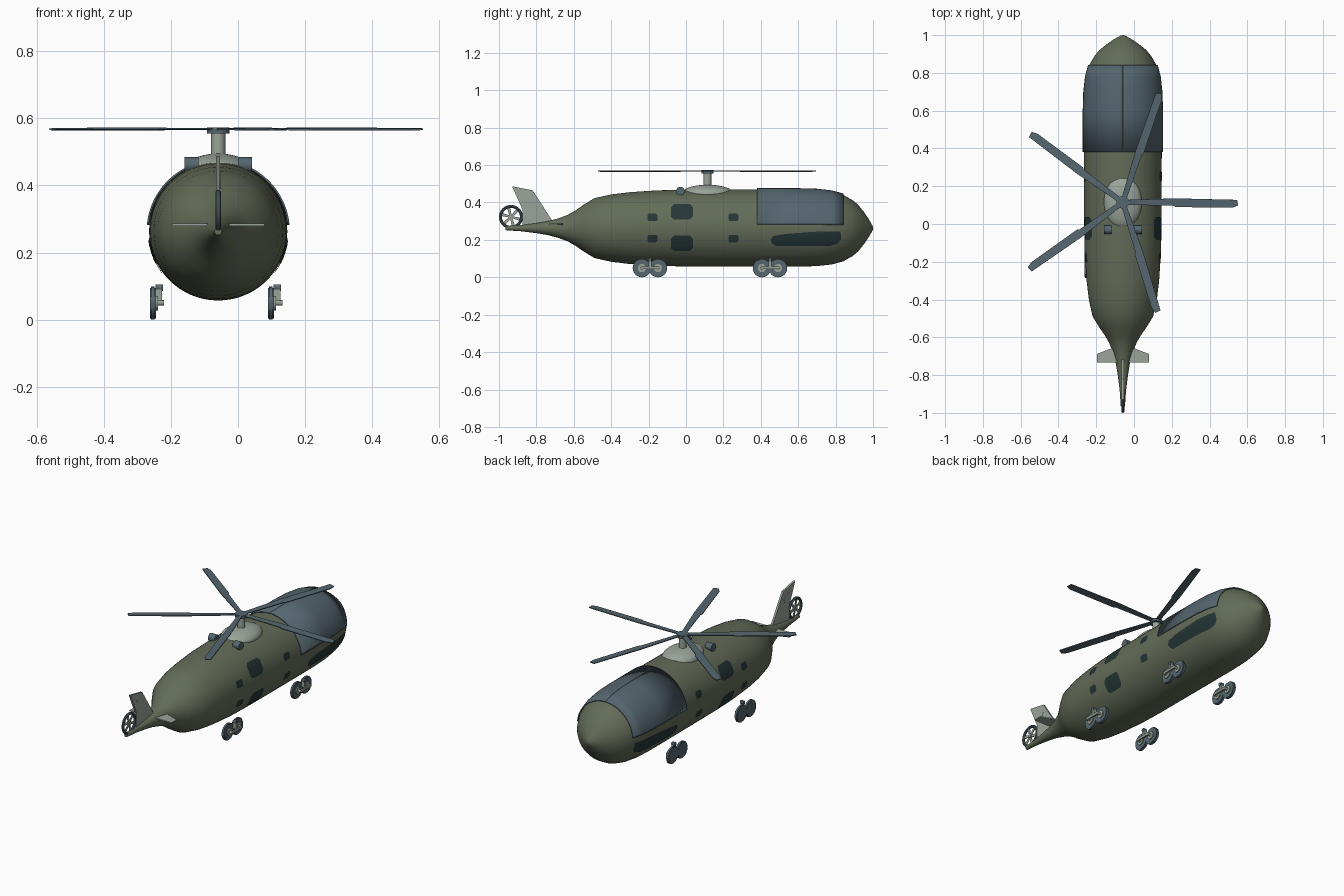
import bpy, bmesh, math
from mathutils import Vector, Matrix

cube = bpy.data.objects.get("Cube")
if cube:
    bpy.data.objects.remove(cube, do_unlink=True)

CX, CZ = -0.059, 0.263            # body axis
HUB = Vector((CX, 0.115, 0.568))  # rotor centre


def material(name, r, g, b):
    m = bpy.data.materials.new(name)
    m.use_nodes = True
    m.diffuse_color = (r, g, b, 1)
    m.node_tree.nodes["Principled BSDF"].inputs["Base Color"].default_value = (r, g, b, 1)
    return m


OLIVE = material("olive green", 0.125, 0.15, 0.098)
BLUE = material("slate blue", 0.09, 0.132, 0.158)
LIGHT = material("pale grey green", 0.32, 0.37, 0.32)
DARK = material("dark glass", 0.018, 0.036, 0.037)


def finish(name, bm, mat, smooth=True, thickness=0.0, offset=0.0, fix=True):
    if fix:
        bmesh.ops.recalc_face_normals(bm, faces=bm.faces)
    mesh = bpy.data.meshes.new(name)
    bm.to_mesh(mesh)
    bm.free()
    mesh.materials.append(mat)
    ob = bpy.data.objects.new(name, mesh)
    bpy.context.collection.objects.link(ob)
    if thickness:
        mod = ob.modifiers.new("thickness", "SOLIDIFY")
        mod.thickness, mod.offset = thickness, offset
    if smooth:
        bpy.ops.object.select_all(action="DESELECT")
        ob.select_set(True)
        bpy.context.view_layer.objects.active = ob
        bpy.ops.object.shade_smooth_by_angle(angle=math.radians(30))
    return ob


def strip(bm, rows):
    """Skin a grid of points."""
    grid = [[bm.verts.new(p) for p in row] for row in rows]
    for a, b in zip(grid, grid[1:]):
        for i in range(len(a) - 1):
            bm.faces.new((a[i], a[i + 1], b[i + 1], b[i]))


def cylinder(name, centre, radius, depth, axis, mat, segs=32, bevel=0.0):
    bm = bmesh.new()
    bmesh.ops.create_cone(bm, cap_ends=True, segments=segs, radius1=radius, radius2=radius, depth=depth)
    if bevel:
        rims = [e for e in bm.edges if abs(e.verts[0].co.z - e.verts[1].co.z) < 1e-5]
        bmesh.ops.bevel(bm, geom=rims, offset=bevel, segments=2, affect="EDGES")
    rot = Vector((0, 0, 1)).rotation_difference(Vector(axis)).to_matrix().to_4x4()
    bm.transform(Matrix.Translation(centre) @ rot)
    return finish(name, bm, mat)


def box(name, centre, size, mat):
    bm = bmesh.new()
    bmesh.ops.create_cube(bm, size=1)
    bm.transform(Matrix.Translation(centre) @ Matrix.Diagonal((*size, 1)))
    return finish(name, bm, mat, smooth=False)


def sheet(name, pts, thickness, mat, matrix=None):
    bm = bmesh.new()
    bm.faces.new([bm.verts.new(p) for p in pts])
    if matrix:
        bm.transform(matrix)
    return finish(name, bm, mat, False, thickness, fix=False)


# Fuselage: radius along y
PROFILE = [(-0.965, 0.011), (-0.88, 0.017), (-0.8, 0.027), (-0.74, 0.037), (-0.68, 0.053),
           (-0.63, 0.072), (-0.59, 0.095), (-0.55, 0.123), (-0.49, 0.16), (-0.4, 0.18),
           (-0.3, 0.192), (-0.15, 0.202), (0.0, 0.205), (0.38, 0.206), (0.6, 0.206),
           (0.7, 0.203), (0.78, 0.194), (0.84, 0.178), (0.89, 0.15), (0.92, 0.125),
           (0.95, 0.088), (0.975, 0.052), (0.99, 0.026), (0.998, 0.012), (1.0, 0.001)]


def radius_at(y):
    for (y0, r0), (y1, r1) in zip(PROFILE, PROFILE[1:]):
        if y0 <= y <= y1:
            return r0 + (r1 - r0) * (y - y0) / (y1 - y0)
    return 0.0


def ring(y, r, a0, a1, n):
    angles = [a0 + (a1 - a0) * i / n for i in range(n + 1)]
    return [(CX + r * math.cos(a), y, CZ + r * math.sin(a)) for a in angles]


bm = bmesh.new()
strip(bm, [ring(y, r, 0, 2 * math.pi, 64) for y, r in PROFILE])
bmesh.ops.remove_doubles(bm, verts=bm.verts, dist=1e-5)
bmesh.ops.holes_fill(bm, edges=[e for e in bm.edges if e.is_boundary])
finish("fuselage", bm, OLIVE)

# Canopy: two curved panels meeting at the centre line
for side, start, end in (("left", 0.09, math.pi / 2 - 0.006), ("right", math.pi / 2 + 0.006, math.pi - 0.09)):
    bm = bmesh.new()
    strip(bm, [ring(y, r + 0.0045, start, end, 24) for y, r in PROFILE if 0.37 < y < 0.85])
    finish("canopy_" + side, bm, BLUE, thickness=0.006, offset=0)


def window(name, side, rows):
    """Plate that follows the hull; rows are (z, first y, last y)."""
    bm = bmesh.new()
    grid = []
    for z, y0, y1 in rows:
        n = 20
        line = []
        for i in range(n + 1):
            y = y0 + (y1 - y0) * i / n
            r = radius_at(y) + 0.004
            line.append((CX + side * math.sqrt(r * r - (z - CZ) ** 2), y, z))
        grid.append(line)
    strip(bm, grid if side > 0 else grid[::-1])
    finish(name, bm, DARK, fix=False)


def cut_corner_rows(y, z, w, h):
    c = 0.2 * h
    heights = [-h / 2, -h / 2 + c, -h / 6, h / 6, h / 2 - c, h / 2]
    return [(z + d, y - w / 2 + (c if abs(d) > 0.49 * h else 0),
             y + w / 2 - (c if abs(d) > 0.49 * h else 0)) for d in heights]


for side, label in ((1, "left"), (-1, "right")):
    for y in (-0.18, 0.253):
        for z in (0.32, 0.207):
            window("small_window_" + label, side, cut_corner_rows(y, z, 0.054, 0.04))
    for z in (0.35, 0.182):
        window("large_window_" + label, side, cut_corner_rows(-0.022, z, 0.118, 0.082))
    window("cockpit_window_" + label, side,
           [(0.168, 0.48, 0.77), (0.18, 0.462, 0.81), (0.2, 0.452, 0.828),
            (0.22, 0.465, 0.828), (0.232, 0.53, 0.828), (0.244, 0.70, 0.825)])

# Engine housing, intakes and mast
bm = bmesh.new()
bmesh.ops.create_uvsphere(bm, u_segments=40, v_segments=20, radius=1)
bm.transform(Matrix.Translation((CX, HUB.y, 0.447)) @ Matrix.Diagonal((0.1, 0.14, 0.048, 1)))
finish("engine_housing", bm, LIGHT)
for s in (-1, 1):
    cylinder("engine_intake", (CX + s * 0.08, -0.03, 0.461), 0.023, 0.042, (1, 0, 0), BLUE, 24)
cylinder("rotor_mast", (CX, HUB.y, 0.52), 0.021, 0.08, (0, 0, 1), LIGHT)
cylinder("rotor_hub", (CX, HUB.y, 0.564), 0.033, 0.018, (0, 0, 1), BLUE)

# Rotor blades
BLADE = [(0.02, -0.013, 0), (0.27, -0.016, 0), (0.28, -0.023, 0), (0.58, -0.023, 0),
         (0.61, -0.012, 0), (0.605, 0.018, 0), (0.28, 0.023, 0), (0.02, 0.013, 0)]
for i in range(5):
    turn = Matrix.Translation(HUB) @ Matrix.Rotation(math.radians(72 * i - 0.5), 4, "Z") \
        @ Matrix.Rotation(math.radians(4), 4, "X")
    sheet("rotor_blade", BLADE, 0.005, BLUE, turn)

# Tail fin with a thin access panel, and stabilisers
sheet("tail_fin", [(CX, -0.93, 0.487), (CX, -0.82, 0.465), (CX, -0.71, 0.295), (CX, -0.74, 0.262),
                   (CX, -0.875, 0.262), (CX, -0.873, 0.36)], 0.012, LIGHT)
sheet("fin_panel", [(CX, -0.87, 0.445), (CX, -0.82, 0.42), (CX, -0.835, 0.39), (CX, -0.865, 0.41)],
      0.014, LIGHT)
for s in (-1, 1):
    sheet("stabiliser", [(CX, -0.733, 0.283), (CX + s * 0.138, -0.733, 0.283),
                         (CX + s * 0.138, -0.688, 0.283), (CX, -0.635, 0.283)], 0.007, LIGHT)

# Tail rotor
FAN = Vector((CX, -0.936, 0.323))
bpy.ops.mesh.primitive_torus_add(major_radius=0.056, minor_radius=0.008, major_segments=40,
                                 minor_segments=10, location=FAN, rotation=(0, math.pi / 2, 0))
fan = bpy.context.object
fan.name = "tail_rotor_ring"
fan.data.materials.append(BLUE)
bpy.ops.object.shade_smooth_by_angle()
cylinder("tail_rotor_hub", FAN, 0.012, 0.014, (1, 0, 0), LIGHT, 20)
for i in range(6):
    turn = Matrix.Translation(FAN) @ Matrix.Rotation(math.radians(60 * i + 15), 4, "X")
    sheet("tail_rotor_blade", [(0, -0.005, 0), (0, 0.005, 0), (0, 0.009, 0.055), (0, -0.009, 0.055)],
          0.004, LIGHT, turn)

# Landing gear: paired wheels on four bogies
for x in (-0.254, 0.098):
    for y in (-0.193, 0.449):
        for s in (-1, 1):
            wy = y + s * 0.043
            cylinder("wheel", (x, wy, 0.049), 0.049, 0.018, (1, 0, 0), BLUE, 32, 0.004)
            cylinder("wheel_hub", (x + 0.006, wy, 0.049), 0.022, 0.018, (1, 0, 0), LIGHT, 24)
            cylinder("axle", (x + 0.022, wy, 0.05), 0.008, 0.024, (1, 0, 0), LIGHT, 16)
        box("bogie_beam", (x + 0.03, y, 0.052), (0.008, 0.09, 0.014), LIGHT)
        box("gear_strut", (x + 0.019, y, 0.08), (0.018, 0.016, 0.046), LIGHT)
        cylinder("strut_pivot", (x + 0.019, y, 0.095), 0.01, 0.022, (1, 0, 0), BLUE, 16)
